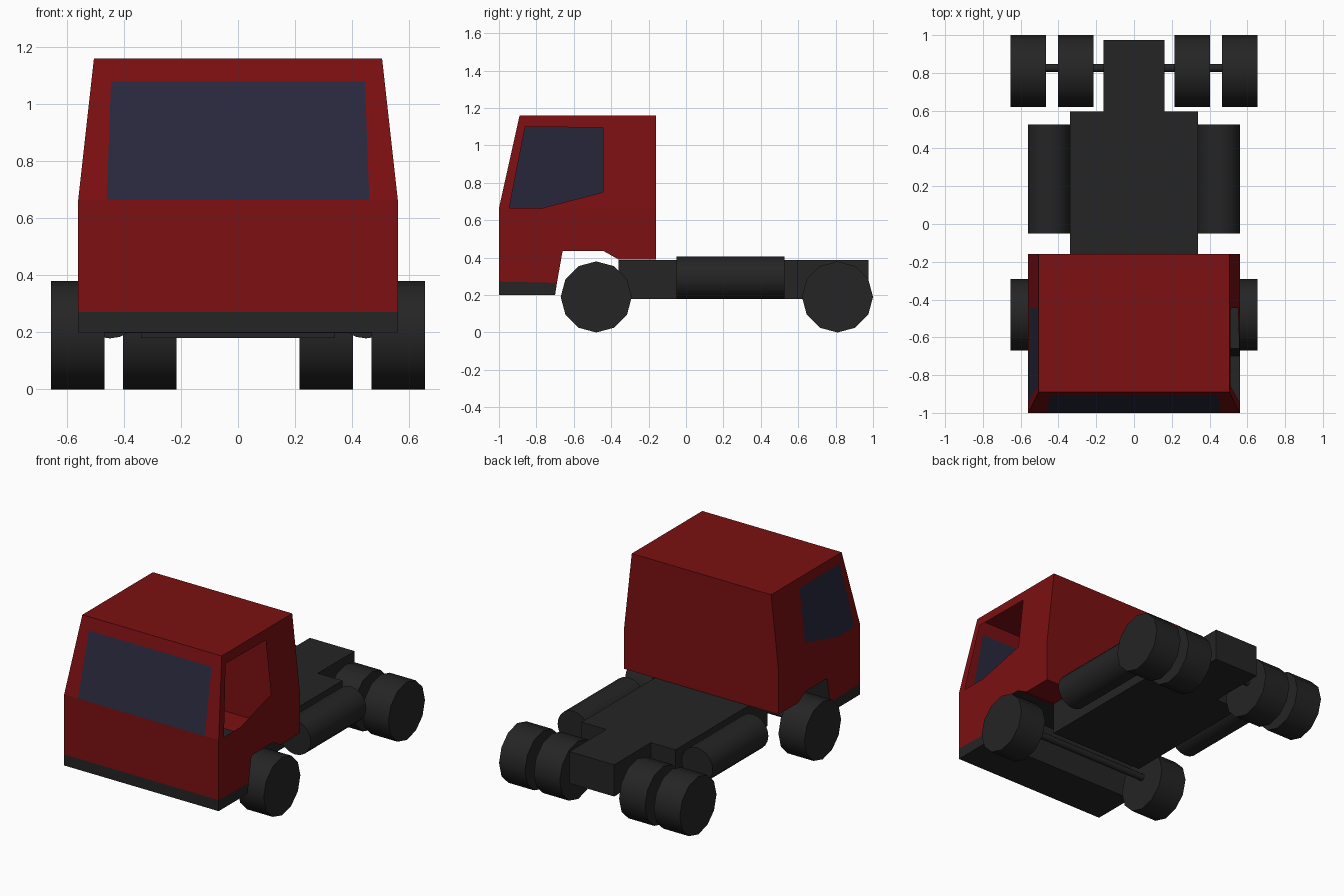
import bpy, bmesh, math

cube = bpy.data.objects.get("Cube")
if cube:
    bpy.data.objects.remove(cube, do_unlink=True)


def material(name, rgb):
    m = bpy.data.materials.new(name)
    m.use_nodes = True
    m.diffuse_color = (*rgb, 1)
    m.node_tree.nodes["Principled BSDF"].inputs["Base Color"].default_value = (*rgb, 1)
    return m


red = material("dark red paint", (0.2, 0.005, 0.006))
grey = material("charcoal", (0.018, 0.018, 0.018))
glass = material("navy glass", (0.022, 0.022, 0.048))
RED, GREY, GLASS = 0, 1, 2


def box(name, lo, hi):
    bpy.ops.mesh.primitive_cube_add(size=1, location=[(a + b) / 2 for a, b in zip(lo, hi)])
    ob = bpy.context.object
    ob.name = name
    ob.scale = [b - a for a, b in zip(lo, hi)]
    ob.data.materials.append(grey)


def cylinder(name, radius, depth, loc, axis, sides):
    rot = (0, math.pi / 2, 0) if axis == "x" else (math.pi / 2, 0, 0)
    bpy.ops.mesh.primitive_cylinder_add(vertices=sides, radius=radius, depth=depth,
                                        location=loc, rotation=rot)
    ob = bpy.context.object
    ob.name = name
    ob.data.materials.append(grey)
    bpy.ops.object.shade_smooth_by_angle(angle=math.radians(40))


# Cab dimensions
HALF, TOP_HALF = 0.56, 0.505
BELT, ROOF = 0.665, 1.16
FRONT, ROOF_FRONT, BACK = -1.0, -0.89, -0.16
bm = bmesh.new()


def face(points, mat):
    f = bm.faces.new([bm.verts.new(p) for p in points])
    f.material_index = mat


def rise(z):
    return max(0, (z - BELT) / (ROOF - BELT))


def on_side(s, y, z):
    return (s * (HALF + (TOP_HALF - HALF) * rise(z)), y, z)


def on_front(x, z):
    return (x, FRONT + (ROOF_FRONT - FRONT) * rise(z), z)


# Cab underside: bumper, wheel arch and rear floor, swept across the width
floor = [(FRONT, 0.2), (-0.7, 0.2), (-0.69, 0.265), (-0.66, 0.435),
         (-0.44, 0.435), (-0.36, 0.39), (BACK, 0.39)]
for i, (a, b) in enumerate(zip(floor, floor[1:])):
    face([on_side(1, *a), on_side(1, *b), on_side(-1, *b), on_side(-1, *a)],
         GREY if i < 4 else RED)

# Cab sides: bumper end, lower panel, pillars around the window opening
seam = (FRONT, 0.272)
window = [(-0.945, BELT), (-0.86, 1.1), (-0.445, 1.095), (-0.445, 0.75), (-0.77, BELT)]
w1, w2, w3, w4, w5 = window
a, b, c, d = (FRONT, BELT), (ROOF_FRONT, ROOF), (BACK, ROOF), (BACK, BELT)
for s in (-1, 1):
    panels = [(floor[:3] + [seam], GREY), ([seam] + floor[2:] + [d, a], RED),
              ([a, w1, w2, b], RED), ([b, w2, w3, c], RED),
              ([c, w3, w4, d], RED), ([d, w4, w5], RED)]
    if s < 0:
        panels.append((window, GLASS))  # the left window is open
    for points, mat in panels:
        face([on_side(s, *p) for p in points], mat)


# Horizontal bands of the front, with the windscreen framed by pillars
def front_panel(points, mat):
    face([on_front(*p) for p in points], mat)


front_panel([(-HALF, 0.2), (HALF, 0.2), (HALF, 0.272), (-HALF, 0.272)], GREY)
front_panel([(-HALF, 0.272), (HALF, 0.272), (HALF, BELT), (-HALF, BELT)], RED)
LOW, HIGH, SCREEN_TOP = 0.46, 0.445, 1.08
front_panel([(-LOW, BELT), (LOW, BELT), (HIGH, SCREEN_TOP), (-HIGH, SCREEN_TOP)], GLASS)
front_panel([(-HIGH, SCREEN_TOP), (HIGH, SCREEN_TOP), (TOP_HALF, ROOF), (-TOP_HALF, ROOF)], RED)
for s in (-1, 1):
    front_panel([(s * HALF, BELT), (s * LOW, BELT), (s * HIGH, SCREEN_TOP), (s * TOP_HALF, ROOF)], RED)

# Roof and back wall
for p, q in ((b, c), (c, d), (d, floor[-1])):
    face([on_side(-1, *p), on_side(1, *p), on_side(1, *q), on_side(-1, *q)], RED)

bmesh.ops.remove_doubles(bm, verts=bm.verts, dist=0.0005)
bmesh.ops.recalc_face_normals(bm, faces=bm.faces)
mesh = bpy.data.meshes.new("cab")
bm.to_mesh(mesh)
bm.free()
for m in (red, grey, glass):
    mesh.materials.append(m)
cab = bpy.data.objects.new("cab", mesh)
bpy.context.collection.objects.link(cab)

# Chassis: wide middle and narrow tail
box("chassis", (-0.34, -0.36, 0.18), (0.34, 0.595, 0.388))
box("chassis_tail", (-0.162, 0.595, 0.18), (0.162, 0.975, 0.388))

# Axles
cylinder("front_axle", 0.022, 1.0, (0, -0.48, 0.22), "x", 12)
cylinder("rear_axle", 0.022, 1.0, (0, 0.826, 0.22), "x", 12)

# Wheels and side tanks
R = 0.19
for s, side in ((1, "left"), (-1, "right")):
    for name, x, y in (("front_wheel", 0.561, -0.48),
                       ("rear_outer_wheel", 0.561, 0.81),
                       ("rear_inner_wheel", 0.309, 0.81)):
        cylinder(f"{name}_{side}", R, 0.188, (s * x, y, R), "x", 12)
    cylinder(f"tank_{side}", 0.113, 0.576, (s * 0.449, 0.238, 0.292), "y", 20)
